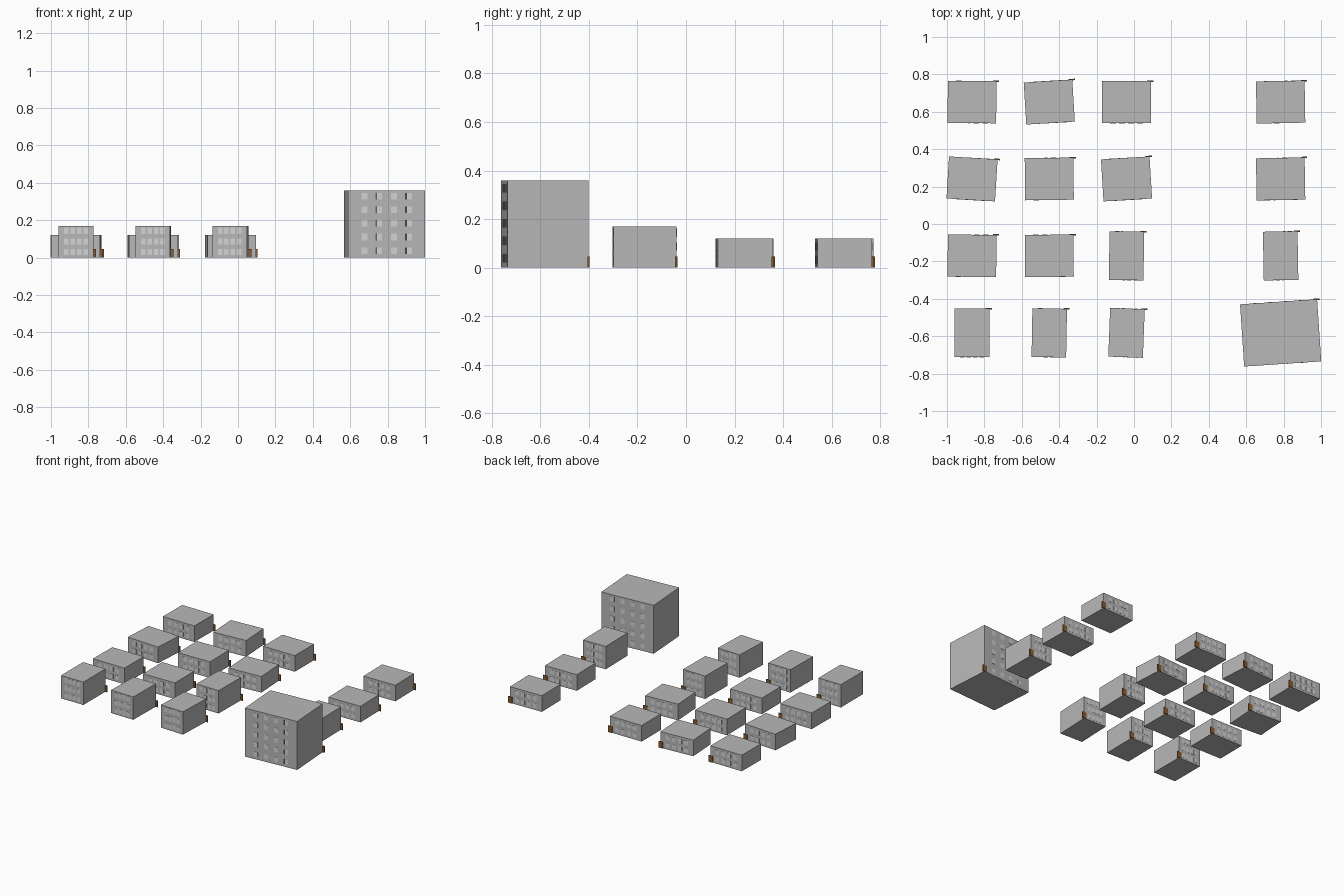
import bpy, math
from mathutils import Matrix, Vector

if "Cube" in bpy.data.objects:
    bpy.data.objects.remove(bpy.data.objects["Cube"])


def material(name, rgb):
    m = bpy.data.materials.new(name)
    m.diffuse_color = (*rgb, 1)
    m.use_nodes = True
    m.node_tree.nodes["Principled BSDF"].inputs["Base Color"].default_value = m.diffuse_color
    return m


WALL = material("wall grey", (0.48, 0.48, 0.48))
PANE = material("window light grey", (0.66, 0.66, 0.66))
DARK = material("dark window frame", (0.06, 0.06, 0.06))
WOOD = material("door brown", (0.25, 0.11, 0.03))

QUADS = [(0, 2, 3, 1), (4, 5, 7, 6), (0, 1, 5, 4),
         (2, 6, 7, 3), (0, 4, 6, 2), (1, 3, 7, 5)]


def boxes(name, mat, items, place):
    """One object made of several boxes, each given as (centre, size)."""
    verts, faces = [], []
    for c, s in items:
        n = len(verts)
        for z in (-.5, .5):
            for y in (-.5, .5):
                for x in (-.5, .5):
                    verts.append((c[0] + x * s[0], c[1] + y * s[1], c[2] + z * s[2]))
        faces += [tuple(n + i for i in q) for q in QUADS]
    me = bpy.data.meshes.new(name)
    me.from_pydata(verts, [], faces)
    me.materials.append(mat)
    ob = bpy.data.objects.new(name, me)
    ob.matrix_world = place
    bpy.context.collection.objects.link(ob)
    return ob


# building types: size, window columns and spacing, rows, first row height, row spacing, pane size
KINDS = {
    "house": ((0.26, 0.225, 0.12), 4, 0.048, 2, 0.032, 0.054, (0.030, 0.032)),
    "block": ((0.185, 0.26, 0.17), 4, 0.034, 3, 0.030, 0.057, (0.024, 0.033)),
    "tower": ((0.413, 0.333, 0.36), 4, 0.080, 5, 0.038, 0.0725, (0.032, 0.035)),
}


def building(kind, x, y, turn):
    (w, d, h), cols, dx, rows, z0, dz, (pw, ph) = KINDS[kind]
    place = Matrix.Translation(Vector((x, y, 0))) @ Matrix.Rotation(math.radians(turn), 4, 'Z')
    boxes(kind + "_walls", WALL, [((0, 0, h / 2), (w, d, h))], place)
    # windows on front and back
    panes = [((dx * (i - (cols - 1) / 2), side * d / 2, z0 + dz * j), (pw, 0.002, ph))
             for side in (-1, 1) for i in range(cols) for j in range(rows)]
    boxes(kind + "_windows", PANE, panes, place)
    # dark frame strips beside one window column of the tower
    if kind == "tower":
        sx = dx * 1.5 - pw / 2
        boxes("tower_window_frames", DARK,
              [((sx, -d / 2, z0 + dz * j), (0.012, 0.003, ph)) for j in range(rows)], place)
    # door leaf at the back right corner
    boxes(kind + "_door", WOOD, [((w / 2 - 0.003, d / 2, 0.0235), (0.034, 0.008, 0.047))], place)


# streets: four columns, four rows, each building slightly turned
XS = (-0.866, -0.453, -0.04, 0.784)
ROWS = [
    (0.652, ("house",) * 4, (-0.5, 3.5, 0, 1)),
    (0.241, ("house",) * 4, (-3.5, 0.7, 3.5, 1)),
    (-0.170, ("house", "house", "block", "block"), (-0.5, 0.5, -0.7, 1)),
    (-0.582, ("block", "block", "block", "tower"), (0, -1, -2.2, 3.8)),
]
for y, kinds, turns in ROWS:
    for x, kind, turn in zip(XS, kinds, turns):
        building(kind, x, y, turn)
